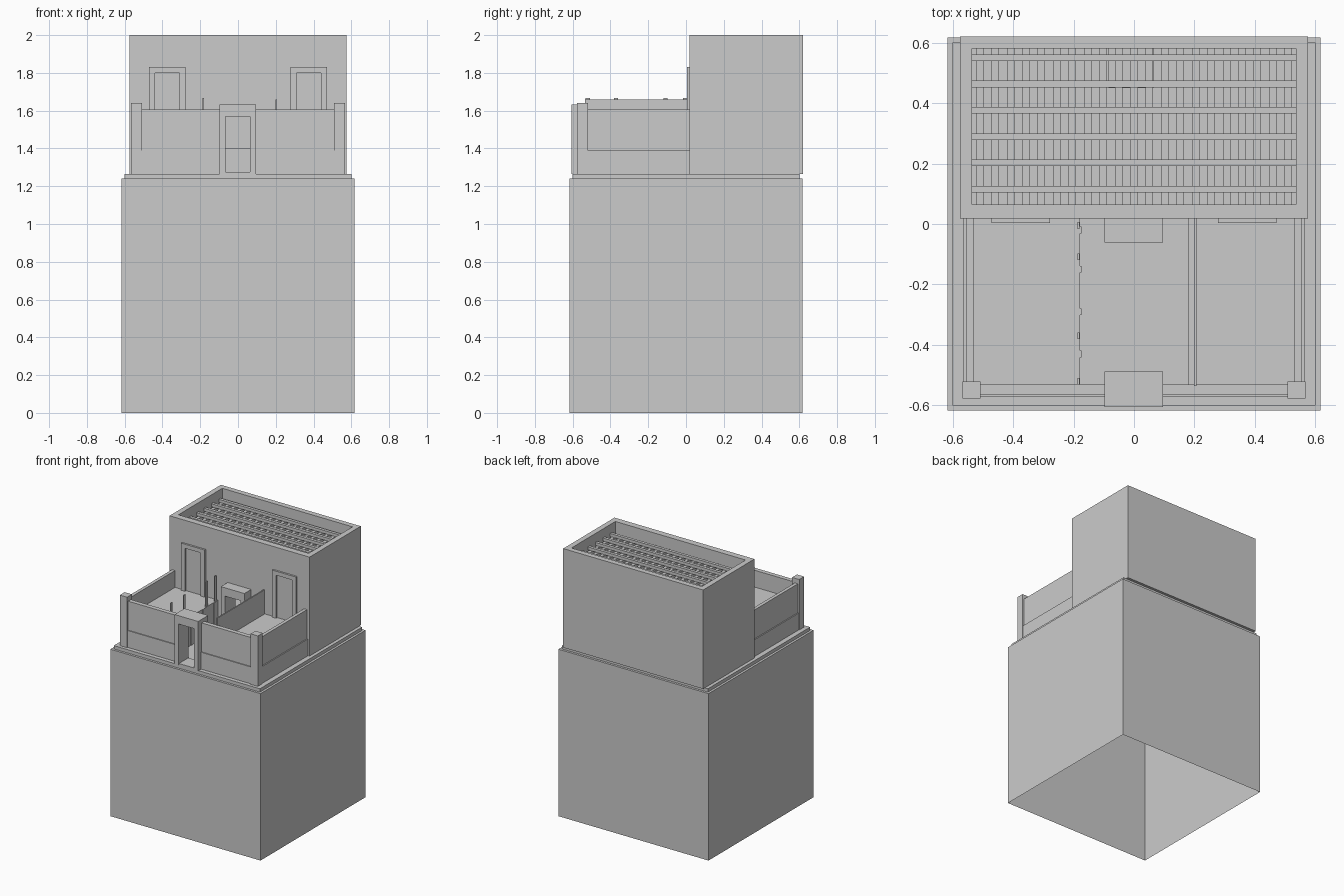
import bpy, bmesh

if "Cube" in bpy.data.objects:
    bpy.data.objects.remove(bpy.data.objects["Cube"])


def box(name, x0, x1, y0, y1, z0, z1, open_bottom=False):
    bm = bmesh.new()
    bmesh.ops.create_cube(bm, size=1)
    for v in bm.verts:
        v.co.x = x1 if v.co.x > 0 else x0
        v.co.y = y1 if v.co.y > 0 else y0
        v.co.z = z1 if v.co.z > 0 else z0
    if open_bottom:
        bm.faces.ensure_lookup_table()
        low = [f for f in bm.faces if f.normal.z < -0.5]
        bmesh.ops.delete(bm, geom=low, context='FACES_ONLY')
    me = bpy.data.meshes.new(name)
    bm.to_mesh(me)
    bm.free()
    ob = bpy.data.objects.new(name, me)
    bpy.context.collection.objects.link(ob)
    return ob


def portal(name, x0, x1, y0, y1, z0, z1, jamb, lintel):
    # one-piece upside-down U frame, extruded along y
    pts = [(x0, z0), (x0 + jamb, z0), (x0 + jamb, z1 - lintel),
           (x1 - jamb, z1 - lintel), (x1 - jamb, z0), (x1, z0), (x1, z1), (x0, z1)]
    bm = bmesh.new()
    face = bm.faces.new([bm.verts.new((x, y0, z)) for x, z in pts])
    res = bmesh.ops.extrude_face_region(bm, geom=[face])
    for v in res['geom']:
        if isinstance(v, bmesh.types.BMVert):
            v.co.y = y1
    bmesh.ops.recalc_face_normals(bm, faces=bm.faces)
    me = bpy.data.meshes.new(name)
    bm.to_mesh(me)
    bm.free()
    ob = bpy.data.objects.new(name, me)
    bpy.context.collection.objects.link(ob)


FLOOR, DECK, WALL, TOP = 1.265, 1.48, 1.605, 2.0

# tall hollow base and the paving slab on it
box("base", -0.617, 0.617, -0.617, 0.617, 0, 1.24, open_bottom=True)
box("paving_slab", -0.6, 0.6, -0.6, 0.6, 1.24, FLOOR)

# house: open-topped room with a doorway in its front wall
portal("house_front_wall", -0.575, 0.575, 0.018, 0.065, FLOOR, TOP, 0.51, 0.43)
box("house_back_wall", -0.575, 0.575, 0.58, 0.62, FLOOR, TOP)
for side, s in (("left", -1), ("right", 1)):
    xs = sorted((s * 0.535, s * 0.575))
    box(f"house_{side}_wall", *xs, 0.065, 0.58, FLOOR, TOP)
box("inner_bench", -0.085, 0.065, 0.45, 0.58, FLOOR, 1.4)

# roof lattice: joists below, crossing beams above
for i in range(21):
    x = -0.51 + i * 0.051
    box("roof_joist", x - 0.0125, x + 0.0125, 0.065, 0.58, 1.89, 1.912)
for i in range(6):
    y = 0.115 + i * 0.087
    box("roof_beam", -0.535, 0.535, y - 0.011, y + 0.011, 1.912, 1.934)

# courtyard walls with thicker foot, corner pillars, raised decks, upper door frames
for side, s in (("left", -1), ("right", 1)):
    def mx(a, b):
        return sorted((s * a, s * b))
    box(f"{side}_yard_wall", *mx(0.53, 0.555), -0.53, 0.018, FLOOR, WALL)
    box(f"{side}_yard_wall_foot", *mx(0.53, 0.563), -0.53, 0.018, FLOOR, 1.39)
    box(f"{side}_front_wall", *mx(0.09, 0.555), -0.563, -0.53, FLOOR, WALL)
    box(f"{side}_front_wall_foot", *mx(0.09, 0.555), -0.57, -0.53, FLOOR, 1.39)
    box(f"{side}_corner_pillar", *mx(0.508, 0.567), -0.577, -0.52, FLOOR, 1.64)
    box(f"{side}_deck", *mx(0.178, 0.54), -0.535, 0.02, FLOOR, DECK)
    portal(f"{side}_upper_door_frame", *mx(0.277, 0.472), 0.004, 0.02,
           DECK, 1.83, 0.032, 0.03)

# front gateway and house porch
portal("front_gateway", -0.098, 0.096, -0.605, -0.487, FLOOR, 1.632, 0.033, 0.062)
box("gate_sill", -0.066, 0.064, -0.6, -0.49, FLOOR, 1.275)
portal("house_porch", -0.098, 0.096, -0.062, 0.02, FLOOR, 1.632, 0.033, 0.062)

# thin parapet on the right deck, slender posts on the left deck
box("deck_parapet", 0.198, 0.207, -0.535, 0.018, DECK, 1.66)
for y in (-0.52, -0.37, -0.108, -0.005):
    box("deck_post", -0.187, -0.180, y - 0.011, y + 0.011, DECK, 1.666)
for y in (-0.43, -0.29, -0.15, -0.02):
    box("deck_support", -0.180, -0.174, y - 0.011, y + 0.011, FLOOR, DECK)
